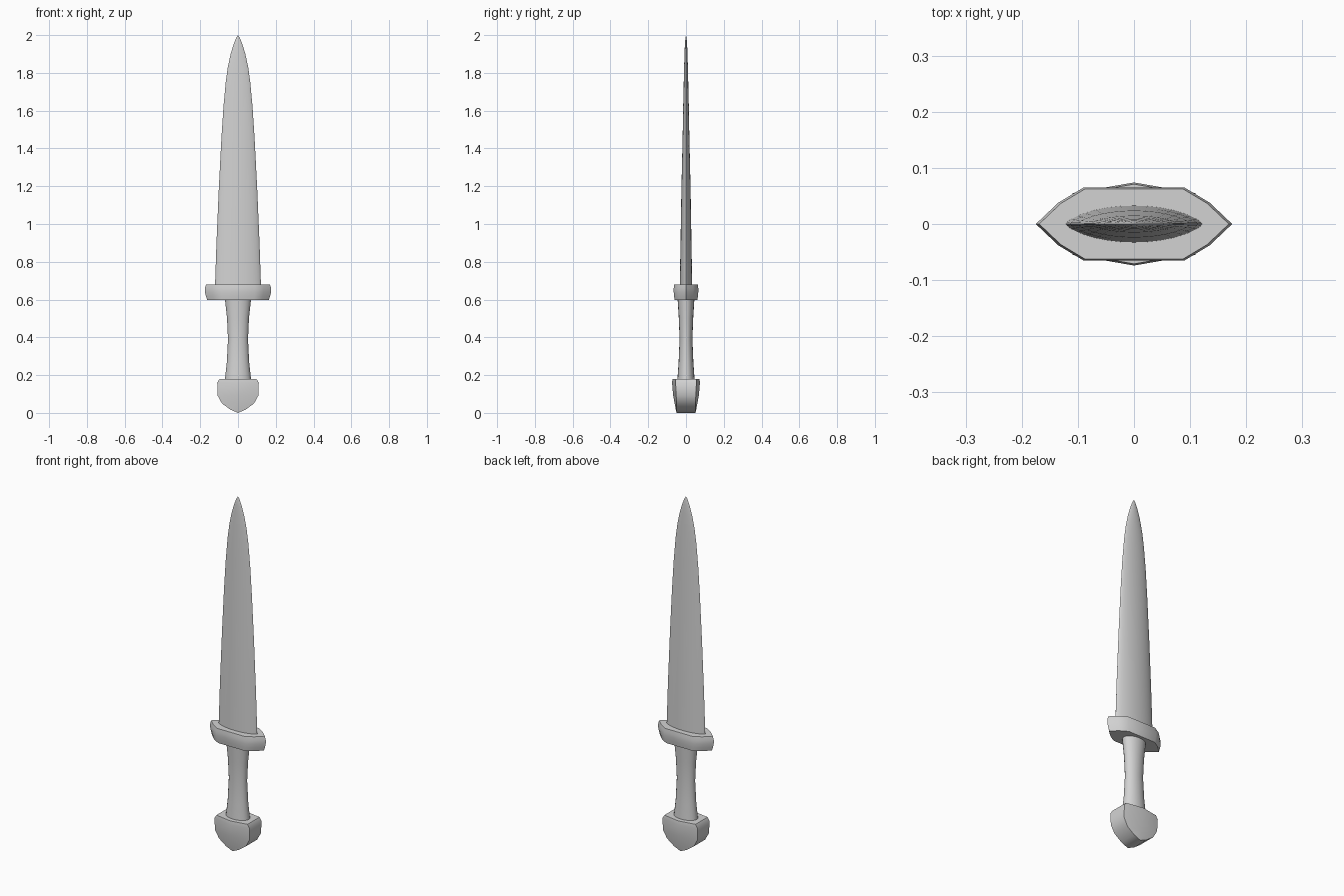
import bpy, bmesh
from math import cos, sin, pi, radians

if "Cube" in bpy.data.objects:
    bpy.data.objects.remove(bpy.data.objects["Cube"], do_unlink=True)

metal = bpy.data.materials.new("light_grey")
metal.use_nodes = True
grey = (0.65, 0.65, 0.65, 1)
metal.diffuse_color = grey
metal.node_tree.nodes["Principled BSDF"].inputs["Base Color"].default_value = grey


def loft(name, rings, angle):
    """Skin a stack of equal rings, cap both ends and merge collapsed points."""
    bm = bmesh.new()
    loops = [[bm.verts.new(p) for p in ring] for ring in rings]
    n = len(loops[0])
    for a, b in zip(loops, loops[1:]):
        for i in range(n):
            j = (i + 1) % n
            bm.faces.new((a[i], a[j], b[j], b[i]))
    bm.faces.new(loops[0][::-1])
    bm.faces.new(loops[-1])
    bmesh.ops.remove_doubles(bm, verts=bm.verts, dist=0.0001)
    bmesh.ops.recalc_face_normals(bm, faces=bm.faces)
    mesh = bpy.data.meshes.new(name)
    bm.to_mesh(mesh)
    bm.free()
    mesh.materials.append(metal)
    obj = bpy.data.objects.new(name, mesh)
    bpy.context.collection.objects.link(obj)
    bpy.ops.object.select_all(action="DESELECT")
    obj.select_set(True)
    bpy.context.view_layer.objects.active = obj
    bpy.ops.object.shade_smooth_by_angle(angle=radians(angle))
    return obj


def oval(z, w, d, power=1.0, n=32):
    """Oval ring; a higher power gives sharper side edges."""
    ring = []
    for i in range(n):
        a = 2 * pi * i / n
        s = sin(a)
        ring.append((w * cos(a), d * abs(s) ** power * (1 if s > 0 else -1), z))
    return ring


# Blade: lens section, leaf-shaped taper (z, half width, half thickness)
blade = [(0.66, 0.122, 0.033), (0.9, 0.114, 0.029), (1.2, 0.101, 0.024),
         (1.45, 0.088, 0.018), (1.62, 0.077, 0.015), (1.75, 0.065, 0.012),
         (1.83, 0.054, 0.010), (1.9, 0.039, 0.008), (1.95, 0.024, 0.006),
         (1.985, 0.010, 0.003), (2.0, 0, 0)]
loft("blade", [oval(z, w, d, 1.4) for z, w, d in blade], 40)

# Guard: pointed, many-sided collar with a bulging rim
quarter = [(0.175, 0), (0.135, 0.038), (0.09, 0.065)]
half = quarter + [(-x, y) for x, y in quarter[::-1]]
outline = half + [(x, -y) for x, y in half[-2:0:-1]]
rim = [(0.597, 0.93), (0.617, 0.97), (0.64, 1.0), (0.66, 1.0), (0.68, 0.965)]
loft("guard", [[(x * s, y * s, z) for x, y in outline] for z, s in rim], 50)

# Grip: waisted oval handle
grip = [(0.17, 0.070, 0.046), (0.27, 0.059, 0.039), (0.39, 0.053, 0.034),
        (0.5, 0.058, 0.038), (0.61, 0.070, 0.045)]
loft("grip", [oval(z, w, d, n=20) for z, w, d in grip], 40)

# Pommel: six-sided heart-like block ending in a bottom edge
# (z, half width, depth at the sides, depth at the middle ridge)
pommel = [(0, 0, 0.05, 0.05), (0.017, 0.04, 0.05, 0.054),
          (0.05, 0.085, 0.05, 0.060), (0.092, 0.108, 0.052, 0.068),
          (0.16, 0.110, 0.055, 0.074), (0.18, 0.098, 0.054, 0.071)]
loft("pommel", [[(w, -d, z), (w, d, z), (0, c, z),
                 (-w, d, z), (-w, -d, z), (0, -c, z)]
                for z, w, d, c in pommel], 50)
